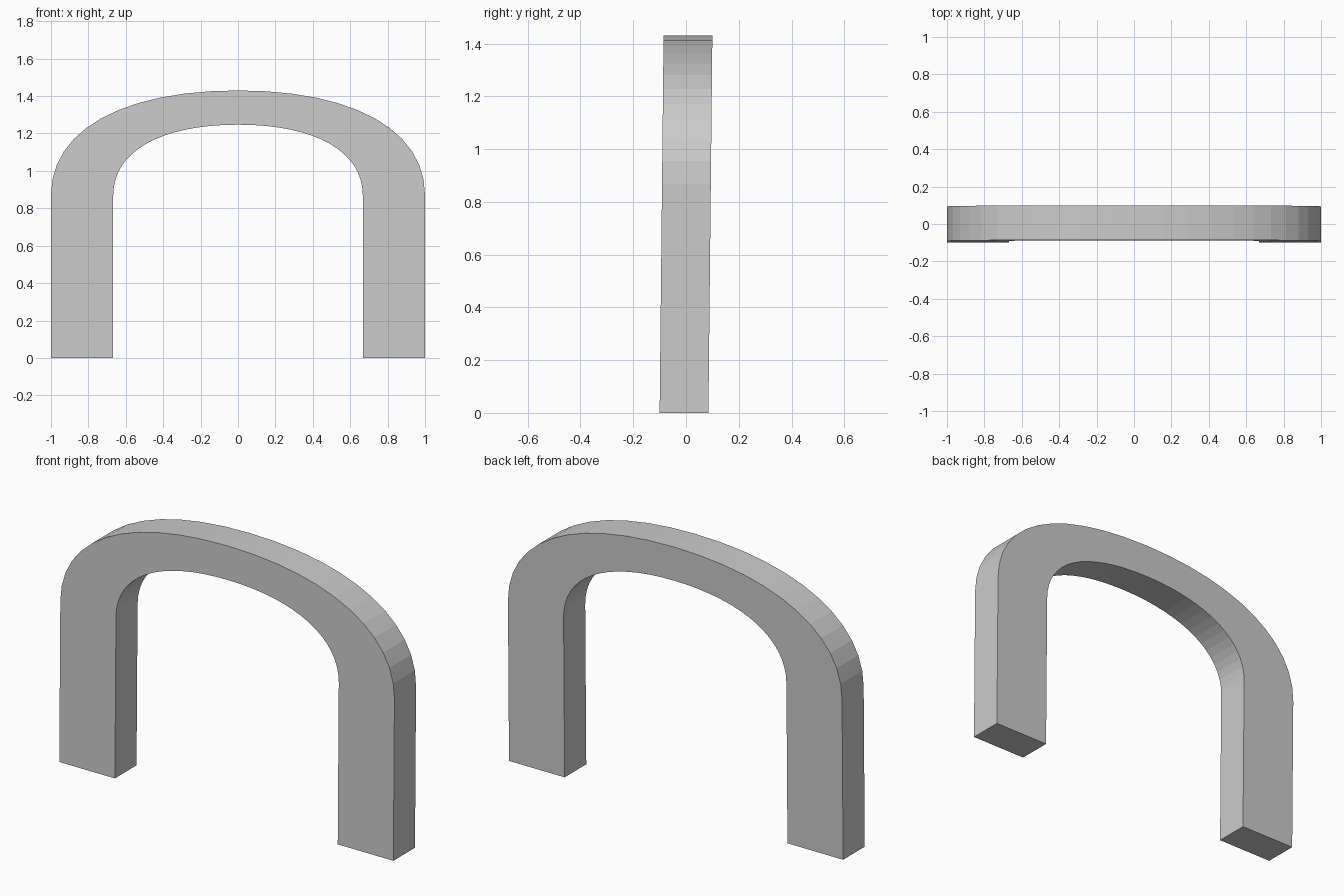
import bpy, bmesh
from mathutils import Vector
from mathutils.geometry import interpolate_bezier

if "Cube" in bpy.data.objects:
    bpy.data.objects.remove(bpy.data.objects["Cube"])

SPRING = 0.87   # height where the straight legs end
K = 0.62        # curve fullness
DEPTH = 0.185
LEAN = 0.015 / 1.43


def half_arc(half_width, top, steps):
    """Points from the right springing up to the crown."""
    rise = top - SPRING
    return [(p.x, p.y) for p in interpolate_bezier(
        Vector((half_width, SPRING)),
        Vector((half_width, SPRING + K * rise)),
        Vector((K * half_width, top)),
        Vector((0, top)), steps + 1)]


def arch_line(half_width, top, steps):
    """Right foot, over the crown, to the left foot."""
    right = [(half_width, 0.0)] + half_arc(half_width, top, steps)
    return right + [(-x, z) for x, z in reversed(right[:-1])]


# Arch profile: outer line followed by the inner line in reverse
profile = arch_line(1.0, 1.43, 12) + arch_line(0.667, 1.247, 16)[::-1]

# Fill and extrude through the depth, leaning slightly backwards
bm = bmesh.new()
face = bm.faces.new([bm.verts.new((x, -0.1 + LEAN * z, z)) for x, z in profile])
result = bmesh.ops.extrude_face_region(bm, geom=[face], use_keep_orig=True)
moved = [v for v in result["geom"] if isinstance(v, bmesh.types.BMVert)]
bmesh.ops.translate(bm, verts=moved, vec=(0, DEPTH, 0))
bmesh.ops.recalc_face_normals(bm, faces=bm.faces)

mesh = bpy.data.meshes.new("arch")
bm.to_mesh(mesh)
bm.free()
bpy.context.collection.objects.link(bpy.data.objects.new("arch", mesh))
